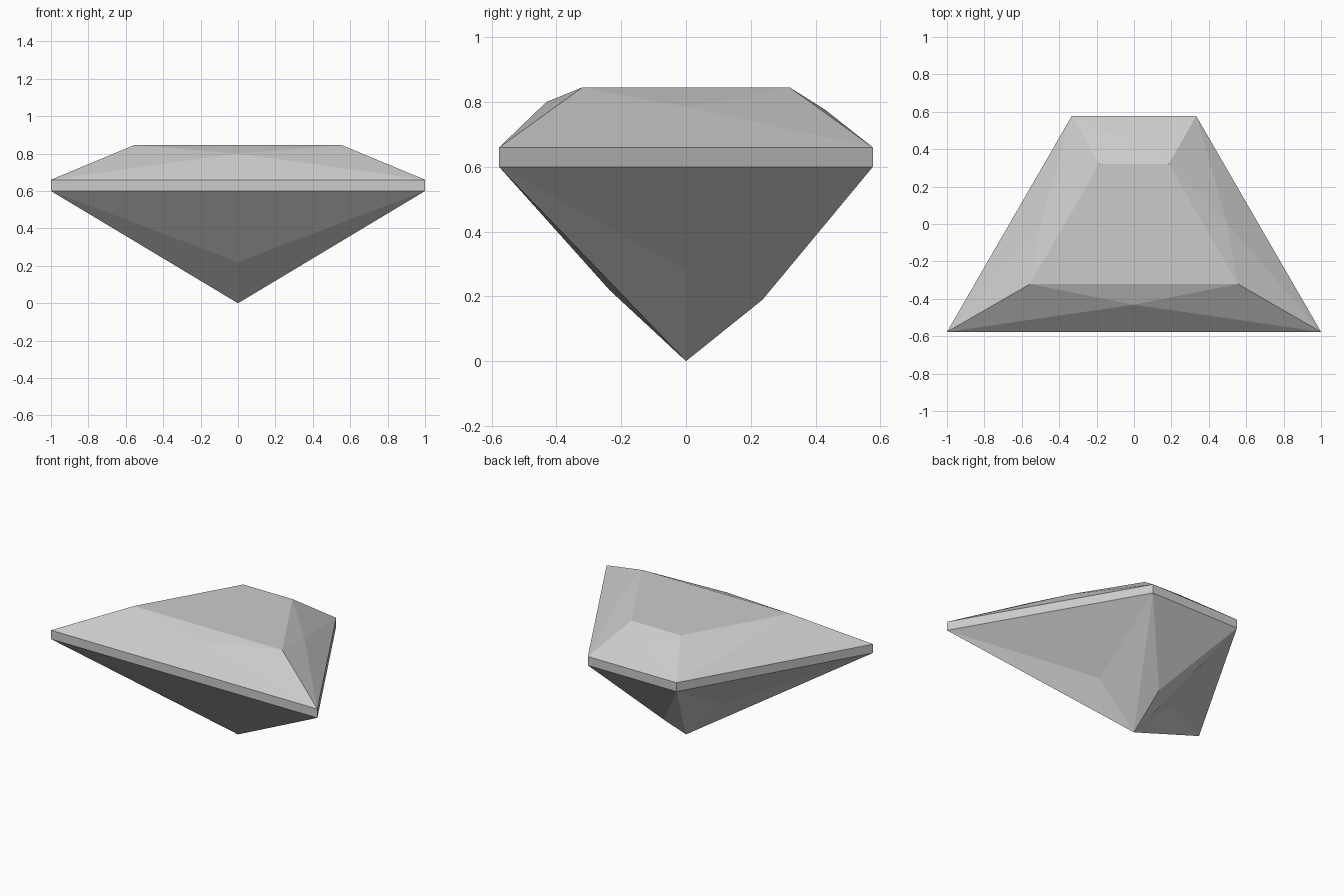
import bpy
import bmesh

if "Cube" in bpy.data.objects:
    bpy.data.objects.remove(bpy.data.objects["Cube"], do_unlink=True)

# One flat stone colour
stone = bpy.data.materials.new("pale_grey_stone")
stone.use_nodes = True
stone.diffuse_color = (0.6, 0.6, 0.6, 1)
stone.node_tree.nodes["Principled BSDF"].inputs["Base Color"].default_value = (0.6, 0.6, 0.6, 1)

bm = bmesh.new()
GIRDLE_LOW, GIRDLE_HIGH, TABLE = 0.60, 0.66, 0.845
OUTLINE = [(-1, -0.577), (1, -0.577), (0.333, 0.577), (-0.333, 0.577)]


def ring(scale, z):
    """Trapezoid outline, scaled and placed at a height."""
    return [bm.verts.new((x * scale, y * scale, z)) for x, y in OUTLINE]


def break_points(scale, heights):
    """One facet point in the middle of each side: front, left, back, right."""
    points = []
    for i, z in enumerate(heights):
        (ax, ay), (bx, by) = OUTLINE[i], OUTLINE[(i + 1) % 4]
        points.append(bm.verts.new(((ax + bx) / 2 * scale, (ay + by) / 2 * scale, z)))
    return points


low = ring(1, GIRDLE_LOW)
high = ring(1, GIRDLE_HIGH)
table = ring(0.556, TABLE)
culet = bm.verts.new((0, 0, 0))
crown = break_points(0.748, (0.80, 0.785, 0.775, 0.785))
pavilion = break_points(0.41, (0.22, 0.28, 0.19, 0.28))

# Flat table on top
bm.faces.new(table)
for i in range(4):
    j = (i + 1) % 4
    # Girdle band
    bm.faces.new((low[i], low[j], high[j], high[i]))
    # Crown facets around each break point
    loop = (high[i], high[j], table[j], table[i])
    for k in range(4):
        bm.faces.new((loop[k], loop[(k + 1) % 4], crown[i]))
    # Pavilion facets running down to the culet
    loop = (low[j], low[i], culet)
    for k in range(3):
        bm.faces.new((loop[k], loop[(k + 1) % 3], pavilion[i]))

bmesh.ops.recalc_face_normals(bm, faces=bm.faces)
mesh = bpy.data.meshes.new("cut_gem")
bm.to_mesh(mesh)
bm.free()
mesh.materials.append(stone)
gem = bpy.data.objects.new("cut_gem", mesh)
bpy.context.scene.collection.objects.link(gem)
